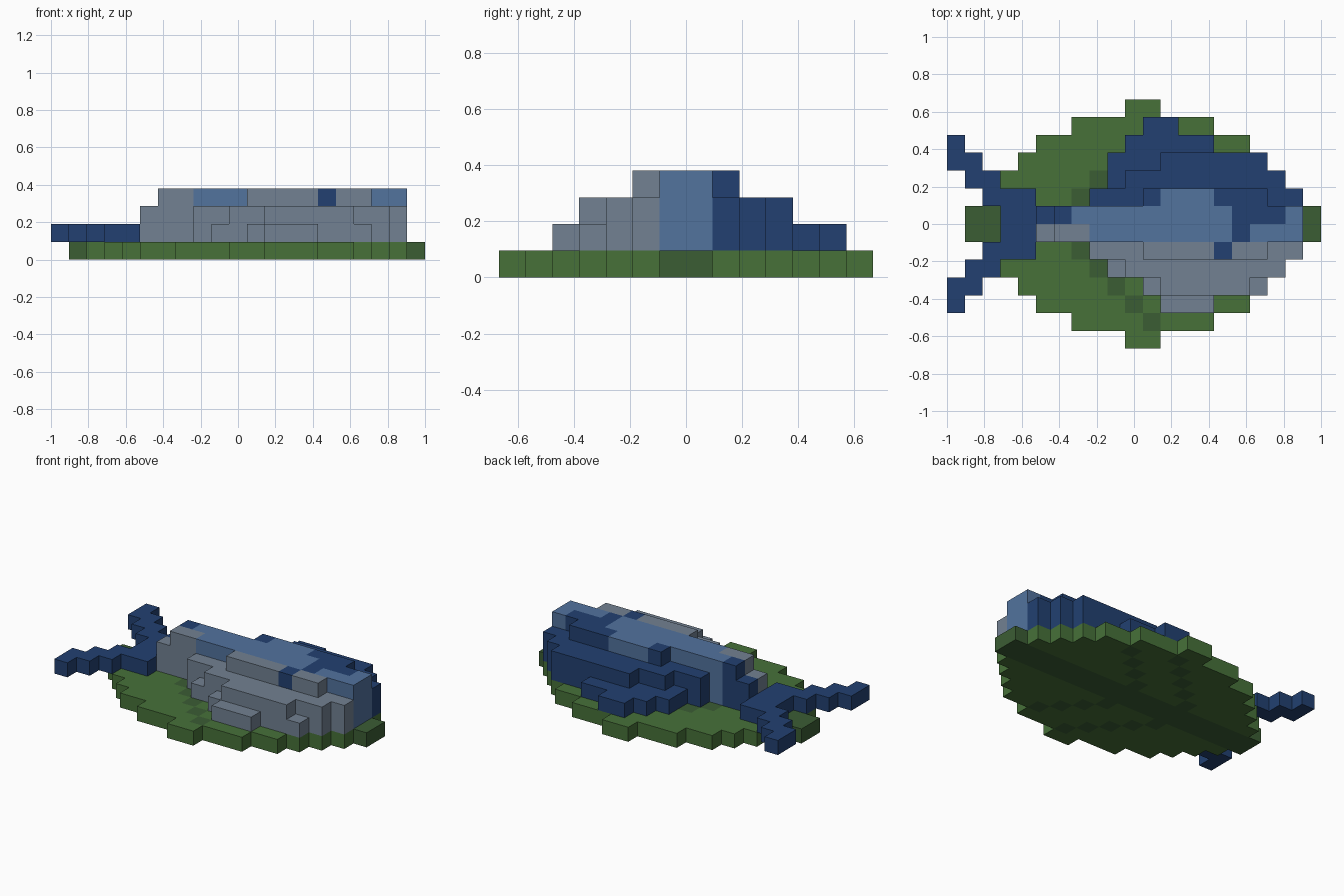
import bpy
import bmesh
from mathutils import Vector

if "Cube" in bpy.data.objects:
    bpy.data.objects.remove(bpy.data.objects["Cube"], do_unlink=True)

U = 2 / 21  # edge of one block


def material(name, rgb):
    lin = [((c / 255 + 0.055) / 1.055) ** 2.4 for c in rgb] + [1]
    m = bpy.data.materials.new(name)
    m.use_nodes = True
    m.diffuse_color = lin
    m.node_tree.nodes["Principled BSDF"].inputs["Base Color"].default_value = lin
    return m


LEAF, VEIN, NAVY, BLUE, GREY = range(5)
MATS = [material("leaf_green", (71, 113, 57)),
        material("vein_green", (59, 93, 52)),
        material("navy_blue", (34, 64, 113)),
        material("light_blue", (82, 115, 158)),
        material("slate_grey", (114, 129, 146))]


def layer(spans, z, sides=(1, -1)):
    """Blocks of one layer: spans[r] is the x range of the r-th row from the middle."""
    return {(i, r if s > 0 else -1 - r, z)
            for s in sides for r, (a, b) in enumerate(spans) for i in range(a, b)}


def leaf_colour(i, j, z):
    r = j if j >= 0 else -1 - j
    front_vein = r < 5 and i == 10 + r
    back_vein = r < 6 and i == 6 + r
    return VEIN if r == 0 or front_vein or back_vein else LEAF


def body_colour(i, j, z):
    if j == 0:  # left half of the back ridge
        return NAVY if i < 7 or 16 <= i < 19 else BLUE
    if j == -1:  # right half of the back ridge
        return GREY if i < 8 else NAVY if i == 16 else BLUE
    if z == 3 and j == 1 and 12 <= i < 15:
        return BLUE
    if z == 3 and j == -2 and i == 15:
        return NAVY
    return NAVY if j > 0 else GREY


def tail_colour(i, j, z):
    return NAVY


leaf = layer([(1, 21), (2, 20), (3, 19), (4, 18), (5, 17), (7, 15), (10, 12)], 0)

# Body: stepped layers, a little wider on the left
body = layer([(5, 20), (8, 20), (9, 19), (9, 18), (10, 15), (11, 13)], 1, (1,))
body |= layer([(5, 20), (8, 20), (9, 19), (11, 18), (12, 15)], 1, (-1,))
body |= layer([(5, 20), (8, 20), (10, 19), (12, 18)], 2, (1,))
body |= layer([(5, 20), (8, 20), (10, 19), (12, 17)], 2, (-1,))
body |= layer([(6, 20), (11, 18)], 3)

# Forked tail
tail = layer([(3, 5), (2, 5), (1, 3), (0, 2), (0, 1)], 1)

SOLID = leaf | body | tail


def build(name, cells, colour):
    """Outer shell of a block part, with flat areas of one colour merged."""
    bm = bmesh.new()
    for cell in sorted(cells):
        centre = Vector((cell[0] - 10 , cell[1] + 0.5, cell[2] + 0.5)) * U
        for axis in range(3):
            for sign in (1, -1):
                n = Vector((0, 0, 0))
                n[axis] = sign
                if tuple(int(c + d) for c, d in zip(cell, n)) in SOLID:
                    continue
                t = Vector((0, 0, 0))
                t[(axis + 1) % 3] = 1
                b = n.cross(t)
                corners = [n + t + b, n - t + b, n - t - b, n + t - b]
                f = bm.faces.new([bm.verts.new(centre + c * U / 2) for c in corners])
                f.normal_update()
                if f.normal.dot(n) < 0:
                    f.normal_flip()
                f.material_index = colour(*cell)
    bmesh.ops.remove_doubles(bm, verts=bm.verts, dist=U / 100)
    bmesh.ops.dissolve_limit(bm, angle_limit=0.01, verts=bm.verts, edges=bm.edges,
                             delimit={'MATERIAL'})
    mesh = bpy.data.meshes.new(name)
    bm.to_mesh(mesh)
    bm.free()
    for m in MATS:
        mesh.materials.append(m)
    bpy.context.collection.objects.link(bpy.data.objects.new(name, mesh))


build("leaf_base", leaf, leaf_colour)
build("fish_body", body, body_colour)
build("fish_tail", tail, tail_colour)
